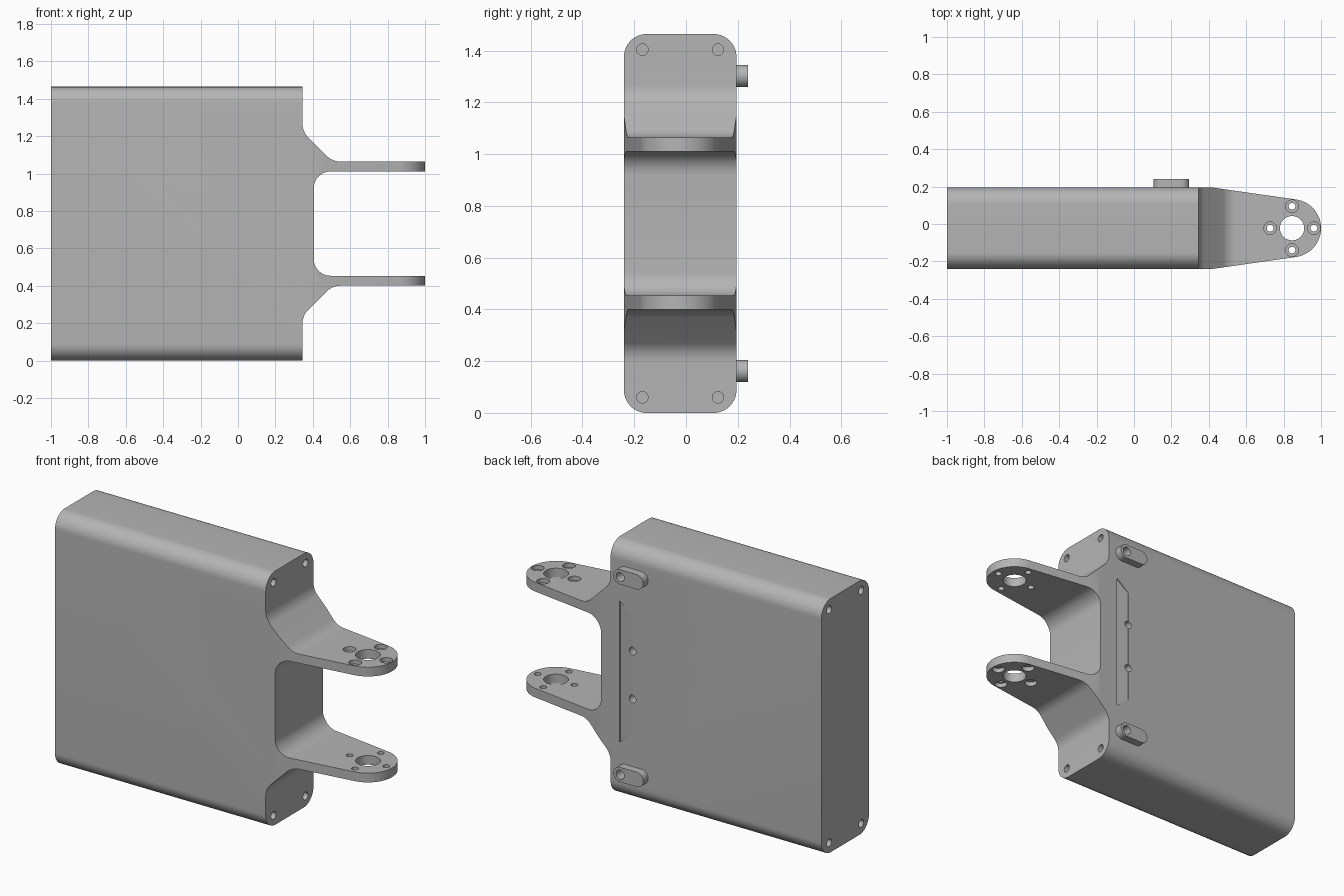
import bpy, bmesh, math
from mathutils import Vector

if "Cube" in bpy.data.objects:
    bpy.data.objects.remove(bpy.data.objects["Cube"])

YC, ZC, H = -0.0225, 0.732, 1.464      # middle of the body in y and z, height
HW = 0.2175                            # half thickness of the body
BACK = YC + HW

grey = bpy.data.materials.new("light grey")
grey.diffuse_color = (0.46, 0.46, 0.46, 1)
grey.use_nodes = True
grey.node_tree.nodes["Principled BSDF"].inputs["Base Color"].default_value = grey.diffuse_color


def rounded(points, n=10):
    """Polygon of (u, v, radius) corners turned into a filleted outline."""
    out = []
    for i, (u, v, r) in enumerate(points):
        p = Vector((u, v))
        if r == 0:
            out.append(p)
            continue
        a = (Vector(points[i - 1][:2]) - p).normalized()
        b = (Vector(points[(i + 1) % len(points)][:2]) - p).normalized()
        half = a.angle(b) / 2
        c = p + (a + b).normalized() * r / math.sin(half)
        s, e = p + a * r / math.tan(half) - c, p + b * r / math.tan(half) - c
        sweep = s.angle_signed(e)
        a0 = math.atan2(s.y, s.x)
        for k in range(n + 1):
            t = a0 - sweep * k / n
            out.append(c + Vector((math.cos(t), math.sin(t))) * r)
    return out


def prism(name, outline, axis, lo, hi):
    """Extrude a 2D outline along an axis: x uses (y,z), y uses (x,z), z uses (x,y)."""
    place = {"x": lambda p, t: (t, p[0], p[1]),
             "y": lambda p, t: (p[0], t, p[1]),
             "z": lambda p, t: (p[0], p[1], t)}[axis]
    bm = bmesh.new()
    a = [bm.verts.new(place(p, lo)) for p in outline]
    b = [bm.verts.new(place(p, hi)) for p in outline]
    bm.faces.new(a)
    bm.faces.new(b)
    for i in range(len(a)):
        j = (i + 1) % len(a)
        bm.faces.new((a[i], a[j], b[j], b[i]))
    bmesh.ops.recalc_face_normals(bm, faces=bm.faces)
    mesh = bpy.data.meshes.new(name)
    bm.to_mesh(mesh)
    bm.free()
    mesh.materials.append(grey)
    ob = bpy.data.objects.new(name, mesh)
    bpy.context.collection.objects.link(ob)
    return ob


def circle(u, v, r, n=32):
    return [(u + r * math.cos(math.tau * i / n), v + r * math.sin(math.tau * i / n))
            for i in range(n)]


def boolean(targets, tool, op="DIFFERENCE"):
    """Apply a boolean to each target, then remove the tool."""
    for ob in targets:
        bpy.context.view_layer.objects.active = ob
        m = ob.modifiers.new("cut", "BOOLEAN")
        m.operation, m.object, m.solver = op, tool, "EXACT"
        bpy.ops.object.modifier_apply(modifier=m.name)
    bpy.data.objects.remove(tool)


# Body side profile with the two arms, lower half mirrored to the upper half
lower = [(-1, -0.1, 0), (0.345, -0.1, 0), (0.345, 0.24, 0.1), (0.505, 0.4, 0.1),
         (1.1, 0.4, 0), (1.1, 0.453, 0), (0.405, 0.453, 0.09)]
upper = [(x, 2 * ZC - z, r) for x, z, r in reversed(lower)]
body = prism("body_with_arms", rounded(lower + upper), "y", -0.5, 0.5)

# Rounded long edges of the body
r = 0.088
section = rounded([(YC - HW, 0, r), (YC + HW, 0, r), (YC + HW, H, r), (YC - HW, H, r)], 14)
boolean([body], prism("section", section, "x", -1.3, 1.3), "INTERSECT")

# Tapered arms with round ends, seen from above
CX, R, TX = 0.845, 0.155, 0.42
to_start = math.atan2(HW, TX - CX)
tan = to_start - math.acos(R / math.hypot(TX - CX, HW))
slope = (HW - R * math.sin(tan)) / (CX + R * math.cos(tan) - TX)
wide = HW + slope * 0.3
plan = [(-1.2, YC + wide), (-1.2, YC - wide), (TX - 0.3, YC - wide)]
for k in range(41):
    t = -tan + 2 * tan * k / 40
    plan.append((CX + R * math.cos(t), YC + R * math.sin(t)))
plan.append((TX - 0.3, YC + wide))
boolean([body], prism("plan", plan, "z", -0.5, 2), "INTERSECT")

# Arm holes: a large one and four counterbored ones
boolean([body], prism("bore", circle(CX, YC, 0.065, 48), "z", -0.5, 2))
for i in range(4):
    x = CX + 0.117 * math.cos(i * math.pi / 2)
    y = YC + 0.117 * math.sin(i * math.pi / 2)
    boolean([body], prism("hole", circle(x, y, 0.018), "z", -0.5, 2))
    boolean([body], prism("top_sink", circle(x, y, 0.034), "z", H - 0.4 - 0.025, H - 0.3))
    boolean([body], prism("low_sink", circle(x, y, 0.034), "z", 0.3, 0.425))

# Corner holes in both end faces
for dy in (-0.146, 0.146):
    for dz in (-0.672, 0.672):
        for lo, hi in ((-1.1, -0.85), (0.2, 0.4)):
            boolean([body], prism("hole", circle(YC + dy, ZC + dz, 0.022), "x", lo, hi))

# Slot shaped bosses on the back, each with a hole
bosses = []
for label, s in (("lower", -1), ("upper", 1)):
    z, br = ZC + s * 0.57, 0.0425
    slot = rounded([(0.105, z - br, br * 0.999), (0.295, z - br, br * 0.999),
                    (0.295, z + br, br * 0.999), (0.105, z + br, br * 0.999)])
    boss = prism(label + "_back_boss", slot, "y", BACK - 0.01, 0.24)
    boolean([body, boss], prism("hole", circle(0.252, z, 0.026), "y", 0.08, 0.3))
    bosses.append(boss)

# Two screw holes in the back
for s in (-1, 1):
    boolean([body], prism("hole", circle(0.205, ZC + s * 0.138, 0.022), "y", 0.08, 0.3))

# Shallow sloping recess in the back, deepest at its straight edge
recess = prism("recess", [(0.288, ZC - 0.408), (0.288, ZC + 0.408),
                          (0.205, ZC + 0.34), (0.205, ZC - 0.34)], "y", BACK - 0.008, 0.22)
for v in recess.data.vertices:
    if v.co.x < 0.25 and v.co.y < BACK:
        v.co.y = BACK - 0.0005
boolean([body], recess)

# Smooth curved faces, keep edges sharp
for ob in [body] + bosses:
    bpy.ops.object.select_all(action="DESELECT")
    ob.select_set(True)
    bpy.context.view_layer.objects.active = ob
    bpy.ops.object.shade_smooth_by_angle(angle=math.radians(25))
